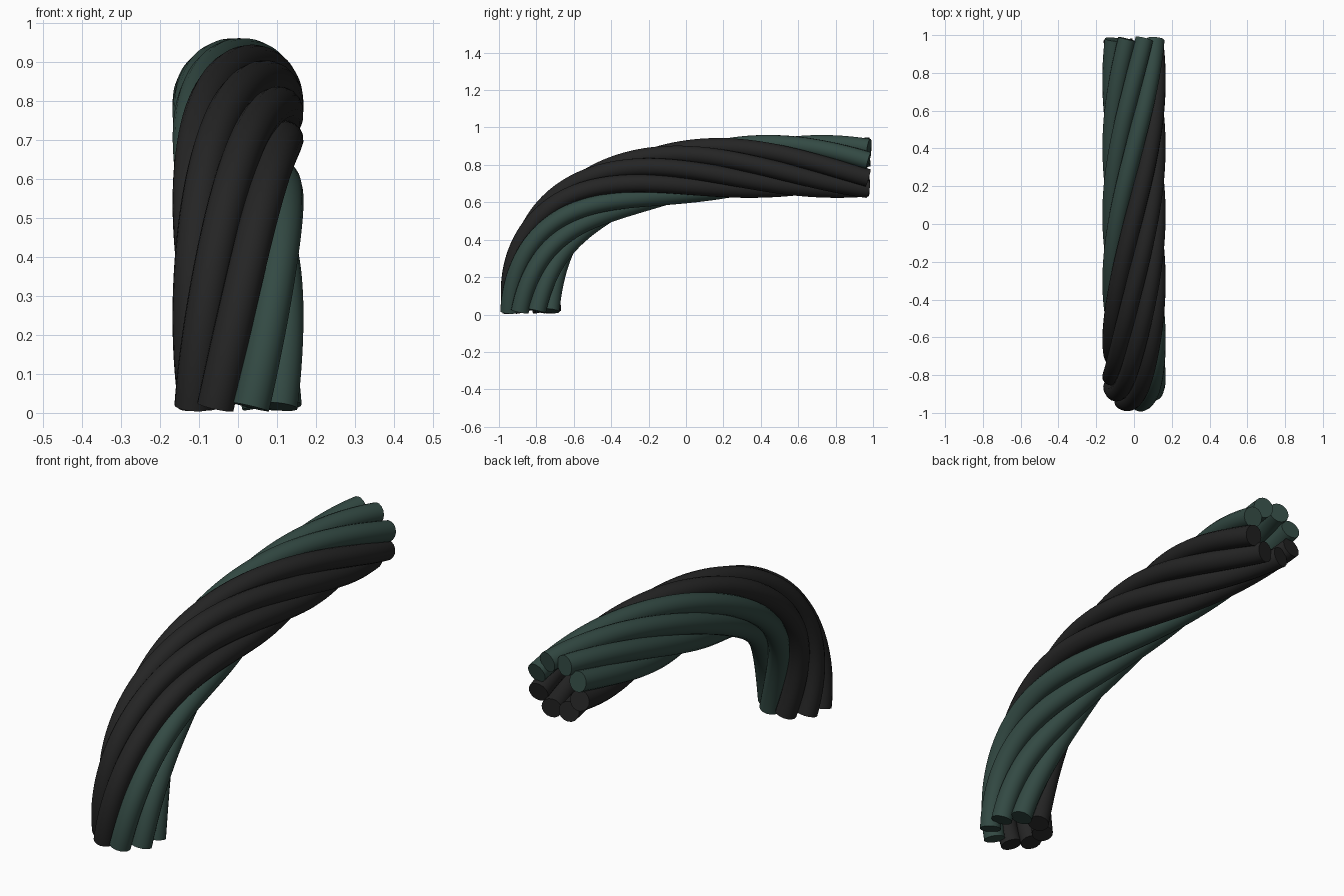
import bpy
from math import sin, cos, radians
from mathutils import Vector
from mathutils.geometry import interpolate_bezier

cube = bpy.data.objects.get("Cube")
if cube:
    bpy.data.objects.remove(cube, do_unlink=True)

STRANDS = 8
RING_RADIUS = 0.12
STRAND_RADIUS = 0.048
START_ANGLE = radians(16)
TWIST = radians(281)


def make_material(name, rgb):
    mat = bpy.data.materials.new(name)
    mat.use_nodes = True
    colour = (*rgb, 1.0)
    mat.diffuse_color = colour
    mat.node_tree.nodes["Principled BSDF"].inputs["Base Color"].default_value = colour
    return mat


green = make_material("dark_green", (0.033, 0.068, 0.057))
black = make_material("charcoal_black", (0.018, 0.018, 0.018))

# Bent centre line of the rope, in the x = 0 plane
path = interpolate_bezier(Vector((0, -0.83, 0.017)), Vector((0, -0.85, 0.70)),
                          Vector((0, -0.20, 0.835)), Vector((0, 0.975, 0.785)), 80)
lengths = [0.0]
for a, b in zip(path, path[1:]):
    lengths.append(lengths[-1] + (b - a).length)


def strand_points(start):
    """Helix around the centre line; angle 0 lies on the outside of the bend."""
    points = []
    for i, centre in enumerate(path):
        tangent = (path[min(i + 1, len(path) - 1)] - path[max(i - 1, 0)]).normalized()
        outward = Vector((0, -tangent.z, tangent.y))
        angle = start + TWIST * lengths[i] / lengths[-1]
        offset = outward * cos(angle) + Vector((sin(angle), 0, 0))
        points.append(centre + offset * RING_RADIUS)
    return points


def make_strand(name, points, mat):
    curve = bpy.data.curves.new(name, "CURVE")
    curve.dimensions = "3D"
    curve.bevel_depth = STRAND_RADIUS
    curve.bevel_resolution = 6
    curve.use_fill_caps = True
    spline = curve.splines.new("POLY")
    spline.points.add(len(points) - 1)
    for knot, p in zip(spline.points, points):
        knot.co = (*p, 1.0)
    curve.materials.append(mat)
    obj = bpy.data.objects.new(name, curve)
    bpy.context.collection.objects.link(obj)
    bpy.ops.object.select_all(action="DESELECT")
    obj.select_set(True)
    bpy.context.view_layer.objects.active = obj
    bpy.ops.object.convert(target="MESH")
    bpy.ops.object.shade_smooth_by_angle(angle=radians(40))


# Half of the ring is green, the other half black
for k in range(STRANDS):
    is_green = k < STRANDS // 2
    name = f"{'green' if is_green else 'black'}_strand_{k % 4 + 1}"
    start = START_ANGLE + radians(360) * k / STRANDS
    make_strand(name, strand_points(start), green if is_green else black)
